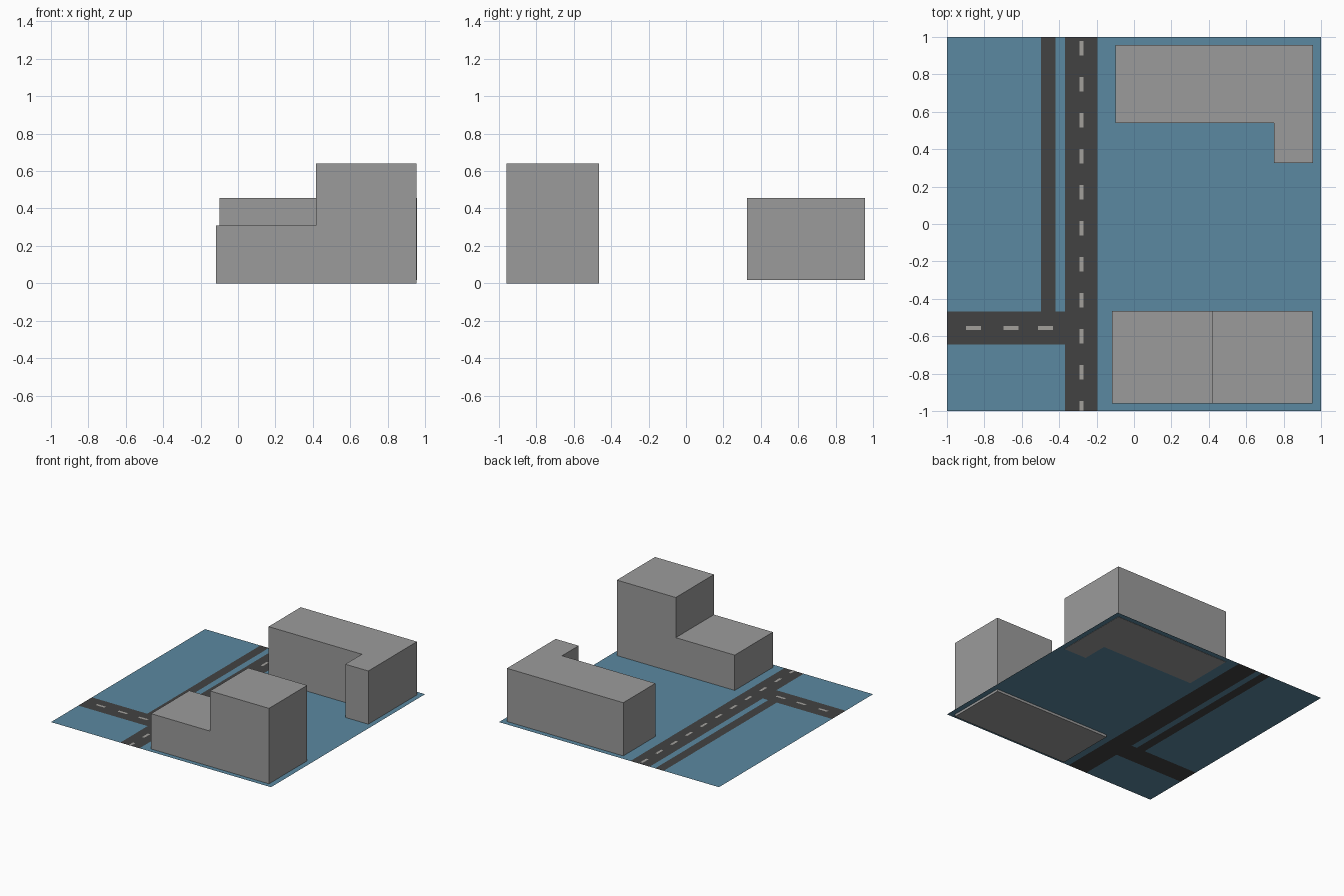
import bpy, bmesh

if "Cube" in bpy.data.objects:
    bpy.data.objects.remove(bpy.data.objects["Cube"])

GROUND_Z = 0.02


def material(name, rgb):
    m = bpy.data.materials.new(name)
    m.diffuse_color = (*rgb, 1)
    m.use_nodes = True
    m.node_tree.nodes["Principled BSDF"].inputs["Base Color"].default_value = m.diffuse_color
    return m


blue = material("ground blue", (0.105, 0.25, 0.355))
asphalt = material("asphalt", (0.055, 0.055, 0.055))
grey = material("building grey", (0.33, 0.33, 0.33))
paint = material("road paint", (0.36, 0.35, 0.33))


def finish(bm, name, *mats):
    mesh = bpy.data.meshes.new(name)
    bm.to_mesh(mesh)
    bm.free()
    for m in mats:
        mesh.materials.append(m)
    ob = bpy.data.objects.new(name, mesh)
    bpy.context.collection.objects.link(ob)
    return ob


def prism(name, profile, offset, mat):
    """Closed solid: profile points swept by an offset vector."""
    bm = bmesh.new()
    face = bm.faces.new([bm.verts.new(p) for p in profile])
    out = bmesh.ops.extrude_face_region(bm, geom=[face], use_keep_orig=True)
    verts = [g for g in out["geom"] if isinstance(g, bmesh.types.BMVert)]
    bmesh.ops.translate(bm, verts=verts, vec=offset)
    bmesh.ops.recalc_face_normals(bm, faces=bm.faces[:])
    return finish(bm, name, mat)


# Ground sheet, cut along the road edges; road cells get the asphalt colour
roads = [(-0.37, -0.195, -1, 1), (-1, -0.37, -0.645, -0.468), (-0.497, -0.42, -0.468, 1)]
xs = [-1, -0.497, -0.42, -0.37, -0.195, 1]
ys = [-1, -0.645, -0.468, 1]
bm = bmesh.new()
grid = [[bm.verts.new((x, y, GROUND_Z)) for y in ys] for x in xs]
for i in range(len(xs) - 1):
    for j in range(len(ys) - 1):
        f = bm.faces.new((grid[i][j], grid[i + 1][j], grid[i + 1][j + 1], grid[i][j + 1]))
        cx, cy = (xs[i] + xs[i + 1]) / 2, (ys[j] + ys[j + 1]) / 2
        f.material_index = int(any(a < cx < b and c < cy < d for a, b, c, d in roads))
finish(bm, "ground", blue, asphalt)

# Painted lane dashes: main road, then side road
rects = []
for i in range(11):
    y = 0.94 - 0.1925 * i
    rects.append((-0.291, -0.27, max(y - 0.038, -1), y + 0.038))
for x in (-0.857, -0.658, -0.472):
    rects.append((x - 0.04, x + 0.04, -0.567, -0.546))
bm = bmesh.new()
for a, b, c, d in rects:
    bm.faces.new([bm.verts.new((x, y, GROUND_Z + 0.002))
                  for x, y in ((a, c), (b, c), (b, d), (a, d))])
finish(bm, "lane_dashes", paint)

# Stepped building at the front (side profile swept in depth)
step = [(-0.118, 0), (0.954, 0), (0.954, 0.64), (0.418, 0.64), (0.418, 0.31), (-0.118, 0.31)]
prism("stepped_building", [(x, -0.96, z) for x, z in step], (0, 0.496, 0), grey)

# L-shaped building at the back (plan swept upwards)
plan = [(-0.1, 0.54), (0.748, 0.54), (0.748, 0.325), (0.957, 0.325), (0.957, 0.957), (-0.1, 0.957)]
prism("corner_building", [(x, y, GROUND_Z - 0.002) for x, y in plan], (0, 0, 0.439), grey)
